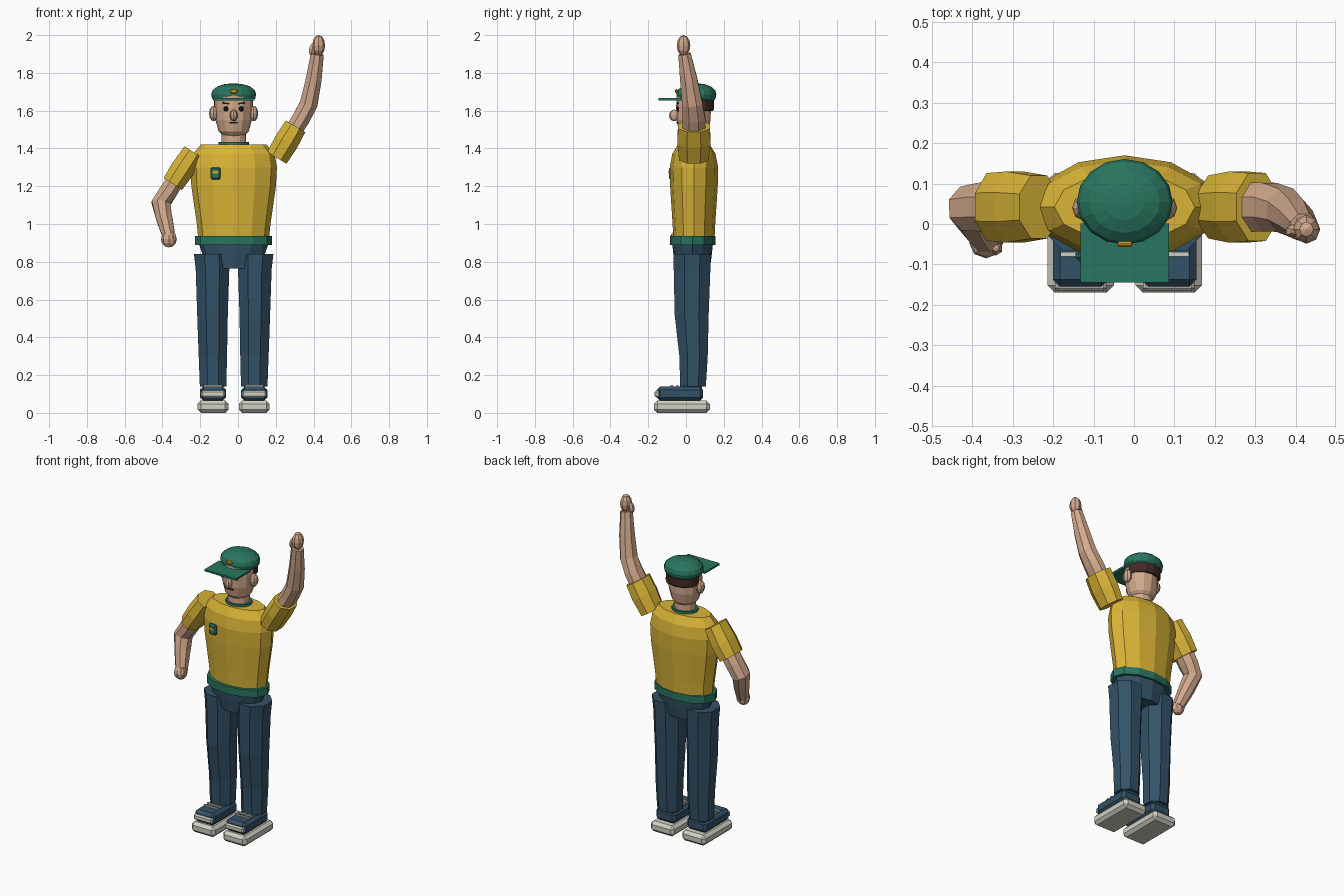
import bpy, bmesh, math
from mathutils import Vector, Matrix

default_cube = bpy.data.objects.get("Cube")
if default_cube:
    bpy.data.objects.remove(default_cube, do_unlink=True)

MID = -.023   # centre line of the body
DEPTH = .042  # body centre in y


def make_material(name, red, green, blue):
    material = bpy.data.materials.new(name)
    material.use_nodes = True
    colour = (red, green, blue, 1)
    material.diffuse_color = colour
    shader = next(n for n in material.node_tree.nodes if n.type == 'BSDF_PRINCIPLED')
    shader.inputs["Base Color"].default_value = colour
    shader.inputs["Roughness"].default_value = .8
    return material


yellow = make_material("shirt yellow", .70, .46, .038)
green = make_material("trim green", .022, .18, .115)
navy = make_material("trouser navy", .033, .084, .135)
skin = make_material("skin", .65, .40, .265)
brown = make_material("hair brown", .06, .022, .02)
white = make_material("sole off white", .63, .63, .55)
gold = make_material("badge gold", .70, .36, .02)
dark = make_material("dark ink", .008, .008, .011)


def finish(bm, name, material, bevel=0):
    bmesh.ops.recalc_face_normals(bm, faces=bm.faces)
    mesh = bpy.data.meshes.new(name)
    bm.to_mesh(mesh)
    bm.free()
    mesh.materials.append(material)
    obj = bpy.data.objects.new(name, mesh)
    bpy.context.collection.objects.link(obj)
    if bevel:
        modifier = obj.modifiers.new("chamfer", 'BEVEL')
        modifier.width = bevel
        modifier.segments = 1
    return obj


def box(name, material, centre, size, bevel=0, roll=0):
    bm = bmesh.new()
    matrix = Matrix.Translation(centre) @ Matrix.Rotation(roll, 4, 'Y') @ Matrix.Diagonal((*size, 1))
    bmesh.ops.create_cube(bm, size=1, matrix=matrix)
    return finish(bm, name, material, bevel)


def ball(name, material, centre, radii, sides=10, rings=6, roll=0):
    bm = bmesh.new()
    matrix = Matrix.Translation(centre) @ Matrix.Rotation(roll, 4, 'Y') @ Matrix.Diagonal((*radii, 1))
    bmesh.ops.create_uvsphere(bm, u_segments=sides, v_segments=rings, radius=1, matrix=matrix)
    return finish(bm, name, material)


def loft(name, material, rings, sides=12, half_step=False, follow=False):
    """Skin a row of elliptical rings (x, y, z, wide, deep), level or square to the path."""
    bm = bmesh.new()
    centres = [Vector(r[:3]) for r in rings]
    loops = []
    for i, ring in enumerate(rings):
        along = Vector((0, 0, 1))
        if follow:
            along = (centres[min(i + 1, len(rings) - 1)] - centres[max(i - 1, 0)]).normalized()
        deep = Vector((0, 1, 0))
        deep = (deep - along * deep.dot(along)).normalized()
        wide = deep.cross(along)
        step = math.tau / sides
        grow = 1 / math.cos(step / 2) if half_step else 1
        loop = []
        for k in range(sides):
            angle = step * (k + half_step / 2)
            loop.append(bm.verts.new(centres[i] + grow * (
                wide * ring[3] * math.cos(angle) + deep * ring[4] * math.sin(angle))))
        loops.append(loop)
    for low, high in zip(loops, loops[1:]):
        for k in range(sides):
            j = (k + 1) % sides
            bm.faces.new((low[k], low[j], high[j], high[k]))
    bm.faces.new(loops[0])
    bm.faces.new(loops[-1])
    return finish(bm, name, material)


def column(name, material, profile, y=DEPTH, sides=12):
    """Upright loft on the centre line from (z, wide, deep) rows."""
    return loft(name, material, [(MID, y, z, w, d) for z, w, d in profile], sides)


# Torso, waistband, collar, neck
column("shirt", yellow, [(.90, .185, .108), (1.0, .195, .113), (1.2, .224, .126),
                         (1.3, .229, .128), (1.37, .217, .115), (1.42, .174, .085)])
column("waistband", green, [(.89, .204, .121), (.937, .204, .121)], y=.035)
column("collar", green, [(1.40, .082, .072), (1.434, .08, .07)])
column("neck", skin, [(1.40, .066, .06), (1.51, .064, .058)])
column("pelvis", navy, [(.765, .115, .092), (.84, .165, .102), (.90, .186, .108)], y=.035)

# Head and hair
column("head", skin, [(1.465, .055, .055), (1.49, .08, .077), (1.55, .096, .09),
                      (1.62, .1, .092), (1.68, .098, .09)], y=.04)
column("hair", brown, [(1.598, .096, .085), (1.61, .103, .09), (1.67, .103, .09)], y=.058)
ball("nose", skin, (MID, -.062, 1.575), (.021, .028, .031), 8)

# Cap
column("cap", green, [(1.652, .1, .09), (1.664, .114, .101), (1.686, .119, .106), (1.708, .112, .1),
                      (1.728, .087, .077), (1.74, .05, .045), (1.744, .012, .01)], y=.055, sides=16)
box("cap_brim", green, (MID, -.072, 1.66), (.22, .146, .012))
box("cap_badge", gold, (MID, -.05, 1.703), (.04, .014, .022), .005)
box("mouth", dark, (MID, -.045, 1.535), (.042, .009, .008))

# Chest badge
box("chest_badge", green, (-.119, -.078, 1.268), (.052, .024, .064), .007)
box("chest_badge_bar", gold, (-.119, -.09, 1.274), (.034, .006, .014))

# Mirrored parts: face details, legs and shoes
for side, label in ((-1, "right"), (1, "left")):
    ball(label + "_ear", skin, (MID + side * .106, .04, 1.585), (.024, .03, .041), 8)
    ball(label + "_eye", dark, (MID + side * .04, -.042, 1.61), (.014, .008, .014), 8)
    box(label + "_eyebrow", dark, (MID + side * .041, -.043, 1.639), (.036, .009, .008), roll=-side * .15)

    leg_rows = [(.14, .109, .037, .07, .068), (.3, .11, .04, .075, .075), (.52, .112, .03, .081, .09),
                (.76, .112, .032, .089, .097), (.84, .116, .033, .094, .098)]
    loft(label + "_leg", navy, [(MID + side * x, y, z, w, d) for z, x, y, w, d in leg_rows], 8, True)

    foot = MID + side * .109
    box(label + "_sole", white, (foot, -.022, .033), (.164, .296, .066), .018)
    box(label + "_shoe", navy, (foot, -.032, .102), (.138, .246, .076), .018)
    box(label + "_shoe_toe_guard", white, (foot, -.152, .1), (.128, .028, .036), .008)
    box(label + "_shoe_ankle", navy, (foot, .035, .135), (.11, .1, .025), .005)
    for lace_y in (-.075, -.045):
        box(label + "_shoe_lace", white, (foot, lace_y, .143), (.1, .012, .009))

# Right arm, lowered with the hand slightly forward
loft("right_sleeve", yellow, [(-.235, DEPTH, 1.38, .058, .078), (-.295, DEPTH, 1.288, .063, .088),
                              (-.345, DEPTH, 1.212, .058, .084)], 8, True, True)
loft("right_arm", skin, [(-.31, DEPTH, 1.265, .046, .062), (-.37, DEPTH, 1.17, .048, .06),
                         (-.408, .038, 1.11, .05, .056), (-.39, .005, 1.03, .043, .048),
                         (-.365, -.04, .93, .033, .034)], 8, True, True)
ball("right_hand", skin, (-.366, -.047, .92), (.042, .038, .044), 8)
ball("right_thumb", skin, (-.342, -.06, .93), (.017, .018, .03), 6)

# Left arm, raised
loft("left_sleeve", yellow, [(.205, DEPTH, 1.35, .06, .078), (.258, DEPTH, 1.438, .065, .088),
                             (.305, DEPTH, 1.517, .06, .084)], 8, True, True)
loft("left_arm", skin, [(.275, DEPTH, 1.465, .045, .062), (.335, DEPTH, 1.56, .047, .06),
                        (.374, .034, 1.635, .047, .054), (.4, .015, 1.76, .042, .046),
                        (.42, -.008, 1.9, .034, .033)], 8, True, True)
ball("left_hand", skin, (.427, -.013, 1.945), (.034, .036, .055), 8)
ball("left_thumb", skin, (.393, -.018, 1.925), (.019, .018, .034), 6, roll=.2)
